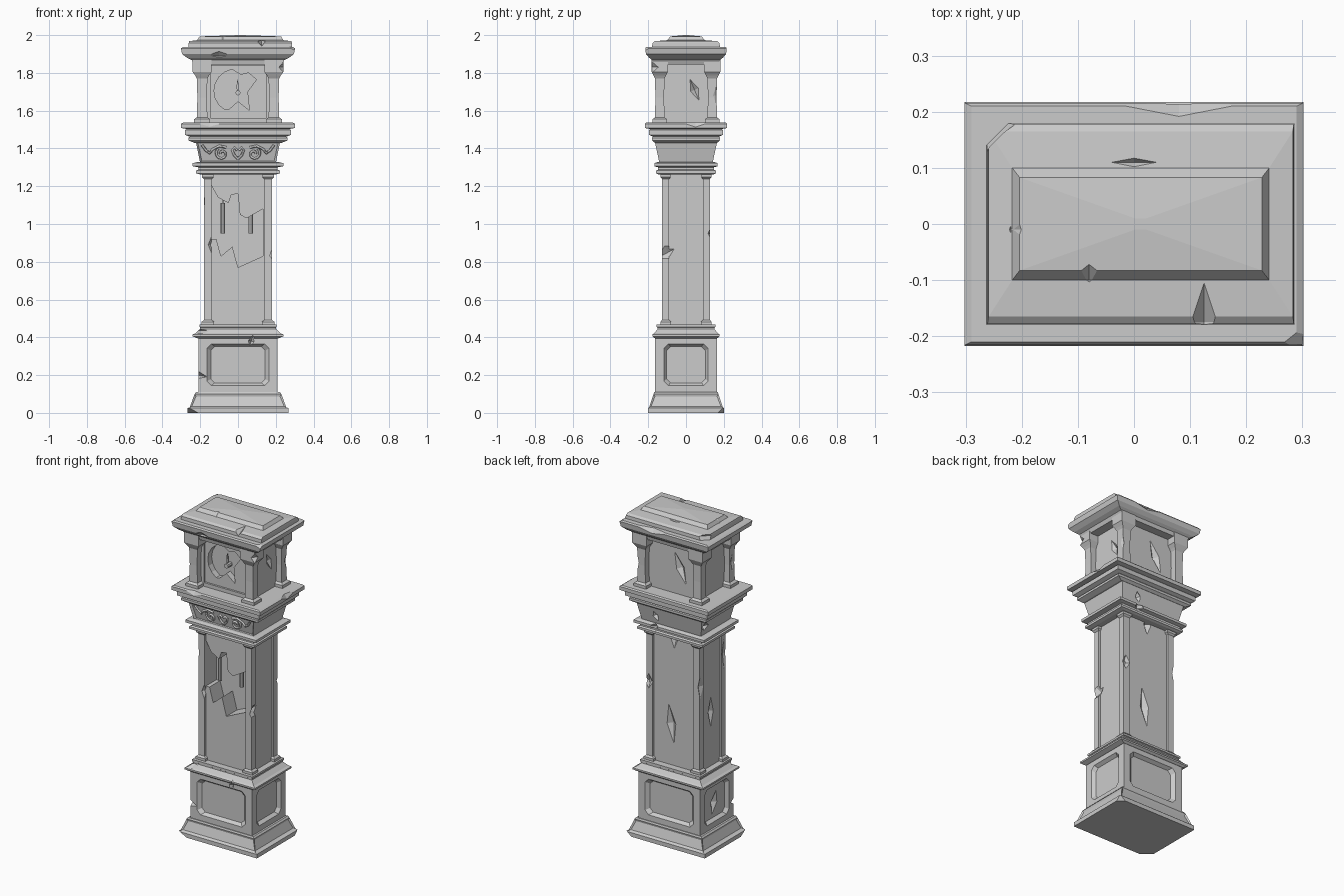
import bpy, bmesh, math
from mathutils import Matrix, Vector, Euler

if "Cube" in bpy.data.objects:
    bpy.data.objects.remove(bpy.data.objects["Cube"])

stone = bpy.data.materials.new("weathered_grey")
stone.use_nodes = True
GREY = (0.6, 0.6, 0.6, 1)
stone.diffuse_color = GREY
stone.node_tree.nodes["Principled BSDF"].inputs["Base Color"].default_value = GREY


def add(name, bm):
    bmesh.ops.recalc_face_normals(bm, faces=bm.faces)
    me = bpy.data.meshes.new(name)
    bm.to_mesh(me)
    bm.free()
    ob = bpy.data.objects.new(name, me)
    bpy.context.collection.objects.link(ob)
    me.materials.append(stone)
    return ob


def skin(bm, rings):
    """Bridge matching rings of points and cap both ends."""
    loops = [[bm.verts.new(p) for p in r] for r in rings]
    n = len(loops[0])
    for a, b in zip(loops, loops[1:]):
        for i in range(n):
            j = (i + 1) % n
            bm.faces.new((a[i], a[j], b[j], b[i]))
    bm.faces.new(loops[0])
    bm.faces.new(loops[-1])


def stack(name, profile, cx=0, cy=0, inset=None):
    """Rectangular moulding from (half width, half depth, height) steps."""
    bm = bmesh.new()
    corners = ((-1, -1), (1, -1), (1, 1), (-1, 1))
    skin(bm, [[(cx + sx * hx, cy + sy * hy, z) for sx, sy in corners]
              for hx, hy, z in profile])
    bmesh.ops.recalc_face_normals(bm, faces=bm.faces)
    if inset:
        rule, width, depth = inset
        faces = [f for f in bm.faces if rule(f)]
        bmesh.ops.inset_individual(bm, faces=faces, thickness=width, depth=-depth)
    return add(name, bm)


def prism(pts, d0, d1, taper=1, turn=0):
    """Cutter from an (x, z) outline pushed from depth d0 to d1."""
    bm = bmesh.new()
    mid = sum((Vector(p) for p in pts), Vector((0, 0))) / len(pts)
    rings = []
    for d, s in ((d0, 1), (d1, taper)):
        flat = [mid + (Vector(p) - mid) * s for p in pts]
        rings.append([(p.x, d, p.y) for p in flat])
    skin(bm, rings)
    bm.transform(Matrix.Rotation(turn, 4, 'Z'))
    return add("cutter", bm)


def cut(targets, cutter):
    cutter.hide_render = True
    for ob in targets:
        m = ob.modifiers.new("cut", 'BOOLEAN')
        m.operation, m.solver, m.object = 'DIFFERENCE', 'EXACT', cutter
        bpy.context.view_layer.objects.active = ob
        bpy.ops.object.modifier_apply(modifier=m.name)
    bpy.data.objects.remove(cutter)


def chip(targets, loc, size, rot=(0, 0, 0)):
    """Knock a diamond shaped nick out of the parts."""
    bm = bmesh.new()
    bmesh.ops.create_uvsphere(bm, u_segments=4, v_segments=2, radius=1)
    bm.transform(Matrix.LocRotScale(Vector(loc), Euler(rot), Vector(size)))
    cut(targets, add("cutter", bm))


# Plinth, panelled base and its mouldings
plinth = stack("plinth", [(.268, .2, 0), (.268, .2, .025), (.255, .195, .03),
                          (.23, .172, .1), (.222, .168, .11)],
               inset=(lambda f: f.calc_area() > .02 and abs(f.normal.z) < .7
                      and f.calc_center_median().z > .03, .013, .007))
base = stack("base_box", [(.21, .163, .1), (.21, .163, .41)])
base_mould = stack("base_moulding", [(.215, .165, .395), (.24, .178, .405), (.24, .178, .415),
                                     (.225, .168, .422), (.2, .15, .445), (.2, .15, .452),
                                     (.205, .155, .455), (.205, .155, .467)])
for k in range(4):
    face, w = (.163, .175) if k % 2 == 0 else (.21, .125)
    h, c = .117, .025
    octagon = [(sx * a, .255 + sz * b) for sx, sz, order in
               ((1, 1, 0), (-1, 1, 1), (-1, -1, 0), (1, -1, 1))
               for a, b in (((w, h - c), (w - c, h)) if order == 0 else ((w - c, h), (w, h - c)))]
    cut([base], prism(octagon, -face - .01, -face + .02, .82, k * math.pi / 2))

# Tall case with a broken door
case = stack("case", [(.168, .113, .46), (.168, .113, 1.27)])
hole = [(-.139, 1.2), (-.105, 1.14), (-.05, 1.11), (-.035, 1.155), (0, 1.16), (.01, 1.05),
        (.045, 1.03), (.132, 1.08), (.132, .83), (0, .77), (-.03, .88), (-.09, .83),
        (-.115, .92), (-.139, .92)]
cut([case], prism(hole, -.2, -.01))
for side, x in (("right", -.08), ("left", .068)):
    bm = bmesh.new()
    bmesh.ops.create_cone(bm, cap_ends=True, segments=8, radius1=.012, radius2=.012, depth=.16,
                          matrix=Matrix.Translation((x, -.06, 1.03)))
    bmesh.ops.create_cone(bm, cap_ends=True, segments=6, radius1=.003, radius2=.003, depth=.1,
                          matrix=Matrix.Translation((x, -.06, 1.15)))
    add(side + "_weight", bm)

# Frieze with mouldings below and above
neck = stack("neck_moulding", [(.2, .145, 1.262), (.222, .158, 1.268), (.222, .158, 1.282),
                               (.21, .148, 1.288), (.21, .148, 1.3), (.24, .168, 1.306),
                               (.24, .168, 1.322), (.215, .15, 1.328)])
frieze = stack("frieze", [(.2, .14, 1.32), (.226, .168, 1.45)],
               inset=(lambda f: f.normal.y < -.7, .014, .012))
ledge = stack("ledge", [(.232, .165, 1.43), (.262, .18, 1.442), (.262, .18, 1.456),
                        (.255, .175, 1.462), (.28, .195, 1.472), (.28, .195, 1.498),
                        (.27, .19, 1.503), (.302, .217, 1.508), (.302, .217, 1.53),
                        (.29, .21, 1.537)])

# Carved scrolls, mirrored about the middle
scroll = bpy.data.curves.new("frieze_scrolls", 'CURVE')
scroll.dimensions = '3D'
scroll.bevel_depth, scroll.bevel_resolution = .007, 0
spiral = [(.085 + r * math.cos(a), 1.372 + r * math.sin(a)) for r, a in
          ((.008 + .0022 * i, .6 * i) for i in range(13))]
tail = [(.062, 1.405), (.1, 1.413), (.135, 1.395), (.15, 1.375), (.17, 1.39), (.19, 1.418)]
heart = [(0, 1.345), (.02, 1.365), (.03, 1.39), (.018, 1.405), (.006, 1.39)]
for s in (-1, 1):
    for path in (spiral, tail, heart):
        sp = scroll.splines.new('POLY')
        sp.points.add(len(path) - 1)
        for p, (x, z) in zip(sp.points, path):
            p.co = (s * x, -.13 - (z - 1.32) * .215, z, 1)
scrolls = bpy.data.objects.new("frieze_scrolls", scroll)
bpy.context.collection.objects.link(scrolls)
scroll.materials.append(stone)

# Head with a recessed front and a shattered dial
head = stack("head", [(.18, .125, 1.53), (.18, .125, 1.87)])
cut([head], prism([(-.145, 1.56), (.148, 1.56), (.148, 1.84), (-.145, 1.84)], -.2, -.113))
dial = [(-.012 + .115 * math.cos(a), 1.705 + .115 * math.sin(a)) for a in
        (math.radians(100 + 20 * i) for i in range(8))]
dial += [(-.045, 1.61), (0, 1.65), (.06, 1.602), (.05, 1.7), (.098, 1.765), (.055, 1.8),
         (.015, 1.79)]
cut([head], prism(dial, -.2, -.075))
bm = bmesh.new()
bmesh.ops.create_cone(bm, cap_ends=True, segments=8, radius1=.014, radius2=.014, depth=.05,
                      matrix=Matrix.Translation((0, -.09, 1.695)) @ Matrix.Rotation(math.pi / 2, 4, 'X'))
add("dial_hub", bm)
stack("dial_hand", [(.003, .004, 1.695), (.006, .004, 1.73), (.001, .004, 1.765)], -.002, -.1)

# Corner columns of the case and of the head
case_cols, head_cols = {}, {}
for sx, sn in ((-1, "right"), (1, "left")):
    for sy, dn in ((-1, "front"), (1, "back")):
        tag = dn + "_" + sn
        case_cols[sx, sy] = stack(tag + "_case_column", [
            (.033, .028, .462), (.033, .028, .482), (.021, .019, .492), (.021, .019, 1.238),
            (.031, .027, 1.248), (.031, .027, 1.266)], sx * .16, sy * .108)
        head_cols[sx, sy] = stack(tag + "_head_column", [
            (.042, .038, 1.53), (.042, .038, 1.555), (.028, .025, 1.565), (.025, .023, 1.67),
            (.028, .025, 1.77), (.036, .033, 1.785), (.05, .043, 1.805), (.05, .043, 1.88)],
            sx * .19, sy * .139)

# Cornice and stepped roof
cornice = stack("cornice", [(.235, .175, 1.845), (.245, .18, 1.868), (.27, .195, 1.88),
                            (.296, .212, 1.9), (.302, .216, 1.93), (.29, .21, 1.938)])
roof = stack("roof", [(.275, .18, 1.93), (.273, .178, 1.958), (.271, .165, 1.968),
                      (.229, .1, 1.973), (.216, .083, 1.993), (.01, .01, 2)], .012)

# Broken corners and edges
chip([roof], (-.275, .185, 1.96), (.07, .07, .12))
chip([roof], (.125, -.175, 1.975), (.03, .075, .035))
chip([roof], (-.08, -.1, 2), (.05, .035, .03))
chip([roof], (0, .11, 2), (.13, .025, .04))
chip([roof], (-.22, -.01, 2), (.025, .07, .03))
chip([cornice], (.32, -.23, 1.95), (.1, .08, .05))
chip([cornice], (.08, .225, 1.94), (.18, .035, .04))
chip([cornice], (-.1, -.22, 1.89), (.1, .03, .03))
chip([ledge], (.3, .05, 1.54), (.02, .09, .03))
chip([ledge], (-.15, -.22, 1.54), (.1, .02, .03))
chip([plinth], (-.28, -.21, 0), (.08, .07, .045))
chip([plinth], (.28, .21, .0), (.06, .05, .05))
chip([base], (-.21, -.165, .2), (.05, .03, .02), (0, .2, 0))
chip([base, base_mould], (.07, -.17, .38), (.02, .03, .045), (0, .3, 0))
chip([base_mould], (-.2, -.165, .435), (.06, .03, .02))
chip([neck], (.1, .165, 1.31), (.03, .03, .04))

# Nicks in the columns
chip([case_cols[1, 1]], (.165, .135, .95), (.04, .03, .06))
chip([case_cols[1, -1], case], (.18, -.095, .85), (.025, .07, .04), (.5, 0, 0))
chip([case_cols[-1, -1]], (-.185, -.11, 1.12), (.015, .04, .13))
chip([case_cols[-1, -1]], (-.14, -.13, .89), (.02, .025, .05))
chip([case_cols[-1, 1]], (-.185, .12, 1.0), (.018, .04, .09))
chip([head_cols[1, -1]], (.245, -.18, 1.83), (.03, .04, .035))
chip([head_cols[-1, -1]], (-.222, -.14, 1.68), (.015, .04, .09))
chip([head_cols[1, 1]], (.222, .16, 1.68), (.015, .03, .08))

# Long gouges in the flat sides
chip([head], (.18, .045, 1.71), (.02, .022, .06), (.4, 0, 0))
chip([head], (-.05, .125, 1.7), (.028, .025, .1), (0, .4, 0))
chip([case], (.02, .113, .72), (.03, .025, .12), (0, .15, 0))
chip([case], (0, .113, 1.25), (.025, .025, .06))
chip([case], (-.168, 0, .8), (.02, .025, .09))
chip([base], (-.19, 0, .25), (.02, .03, .07), (.3, 0, 0))
chip([frieze], (.1, .15, 1.38), (.02, .025, .04), (0, .4, 0))
chip([frieze], (-.215, .12, 1.38), (.025, .04, .03))
